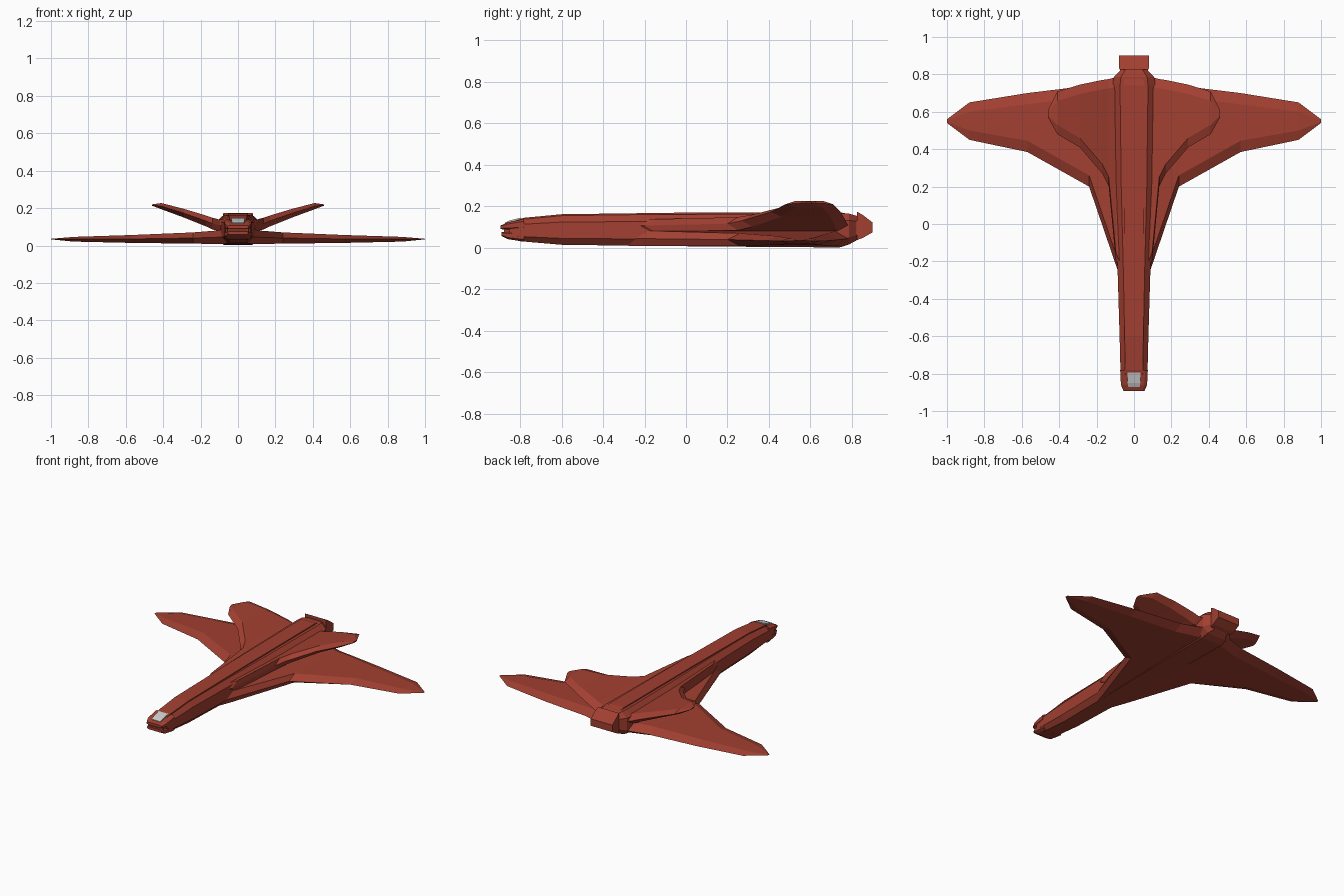
import bpy, bmesh

red = bpy.data.materials.new("hull_red")
red.diffuse_color = (0.36, 0.05, 0.03, 1)
grey = bpy.data.materials.new("canopy_grey")
grey.diffuse_color = (0.6, 0.6, 0.6, 1)


def loft(name, rings, mat=red):
    """Skin a closed solid through rings of equal point count."""
    bm = bmesh.new()
    vs = [[bm.verts.new(p) for p in r] for r in rings]
    n = len(rings[0])
    for a, b in zip(vs, vs[1:]):
        for i in range(n):
            j = (i + 1) % n
            bm.faces.new((a[i], a[j], b[j], b[i]))
    bm.faces.new(vs[0])
    bm.faces.new(vs[-1])
    bmesh.ops.recalc_face_normals(bm, faces=bm.faces)
    me = bpy.data.meshes.new(name)
    bm.to_mesh(me)
    bm.free()
    me.materials.append(mat)
    ob = bpy.data.objects.new(name, me)
    bpy.context.collection.objects.link(ob)
    return ob


def octagon(y, w, z0, z1, top=0.65):
    """Chamfered box section across the hull."""
    c = (z1 - z0) * 0.22
    t = w * top
    return [(-t, y, z0), (t, y, z0), (w, y, z0 + c), (w, y, z1 - c),
            (t, y, z1), (-t, y, z1), (-w, y, z1 - c), (-w, y, z0 + c)]


def box_ring(y, w, z0, z1):
    return [(-w, y, z0), (w, y, z0), (w, y, z1), (-w, y, z1)]


def wing(name, stations, bevel):
    """Six-sided wing sections: x, leading y, trailing y, bottom z, top z."""
    for side, s in (("right", 1), ("left", -1)):
        rings = []
        for x, le, te, zb, zt in stations:
            f = min(bevel, (te - le) * 0.25)
            m = (zb + zt) / 2
            rings.append([(s * x, le, m), (s * x, le + f, zt), (s * x, te - f, zt),
                          (s * x, te, m), (s * x, te - f, zb), (s * x, le + f, zb)])
        loft(f"{name}_{side}", rings)


# Long fuselage
loft("fuselage", [octagon(*r) for r in (
    (-0.85, 0.066, 0.045, 0.122), (-0.80, 0.072, 0.032, 0.136),
    (-0.60, 0.077, 0.015, 0.155), (-0.24, 0.088, 0.010, 0.160),
    (0.20, 0.105, 0.006, 0.163), (0.74, 0.115, 0.002, 0.165),
    (0.785, 0.108, 0.016, 0.165), (0.82, 0.075, 0.035, 0.155),
    (0.85, 0.068, 0.055, 0.145))])

# Raised spine strip along the back
loft("spine", [box_ring(*r) for r in (
    (-0.82, 0.042, 0.09, 0.133), (-0.78, 0.046, 0.10, 0.145),
    (-0.60, 0.05, 0.10, 0.162), (0.0, 0.052, 0.10, 0.170),
    (0.74, 0.054, 0.10, 0.172), (0.80, 0.05, 0.10, 0.160))])

# Split nose: upper and lower lips with a core between
loft("nose_upper_lip", [octagon(-0.78, 0.074, 0.088, 0.140, 0.8),
                        octagon(-0.86, 0.070, 0.088, 0.122, 0.8),
                        octagon(-0.893, 0.056, 0.090, 0.108, 0.8)])
loft("nose_lower_lip", [octagon(-0.78, 0.072, 0.030, 0.078, 0.8),
                        octagon(-0.86, 0.068, 0.042, 0.078, 0.8),
                        octagon(-0.89, 0.054, 0.058, 0.076, 0.8)])
loft("nose_core", [box_ring(-0.80, 0.062, 0.06, 0.10),
                   box_ring(-0.878, 0.055, 0.07, 0.098)])

# Grey cockpit window
loft("cockpit_window", [box_ring(-0.872, 0.030, 0.10, 0.122),
                        box_ring(-0.85, 0.034, 0.10, 0.132),
                        box_ring(-0.795, 0.036, 0.10, 0.146)], grey)

# Engine block at the tail
loft("engine_block", [box_ring(0.825, 0.078, 0.038, 0.174),
                      box_ring(0.85, 0.081, 0.047, 0.160),
                      box_ring(0.90, 0.081, 0.075, 0.122)])

# Broad lower wings
wing("lower_wing", [
    (0.03, -0.42, 0.80, 0.012, 0.085), (0.09, -0.24, 0.785, 0.008, 0.082),
    (0.24, 0.20, 0.74, 0.010, 0.070), (0.57, 0.385, 0.70, 0.014, 0.056),
    (0.88, 0.45, 0.65, 0.021, 0.046), (1.0, 0.54, 0.56, 0.033, 0.036)], 0.06)

# Short raised upper wings
wing("upper_wing", [
    (0.05, -0.32, 0.80, 0.080, 0.142), (0.097, -0.20, 0.785, 0.078, 0.138),
    (0.135, 0.20, 0.775, 0.085, 0.148), (0.17, 0.27, 0.77, 0.102, 0.160),
    (0.29, 0.41, 0.745, 0.150, 0.196), (0.41, 0.48, 0.708, 0.194, 0.227),
    (0.46, 0.57, 0.61, 0.213, 0.220)], 0.05)
